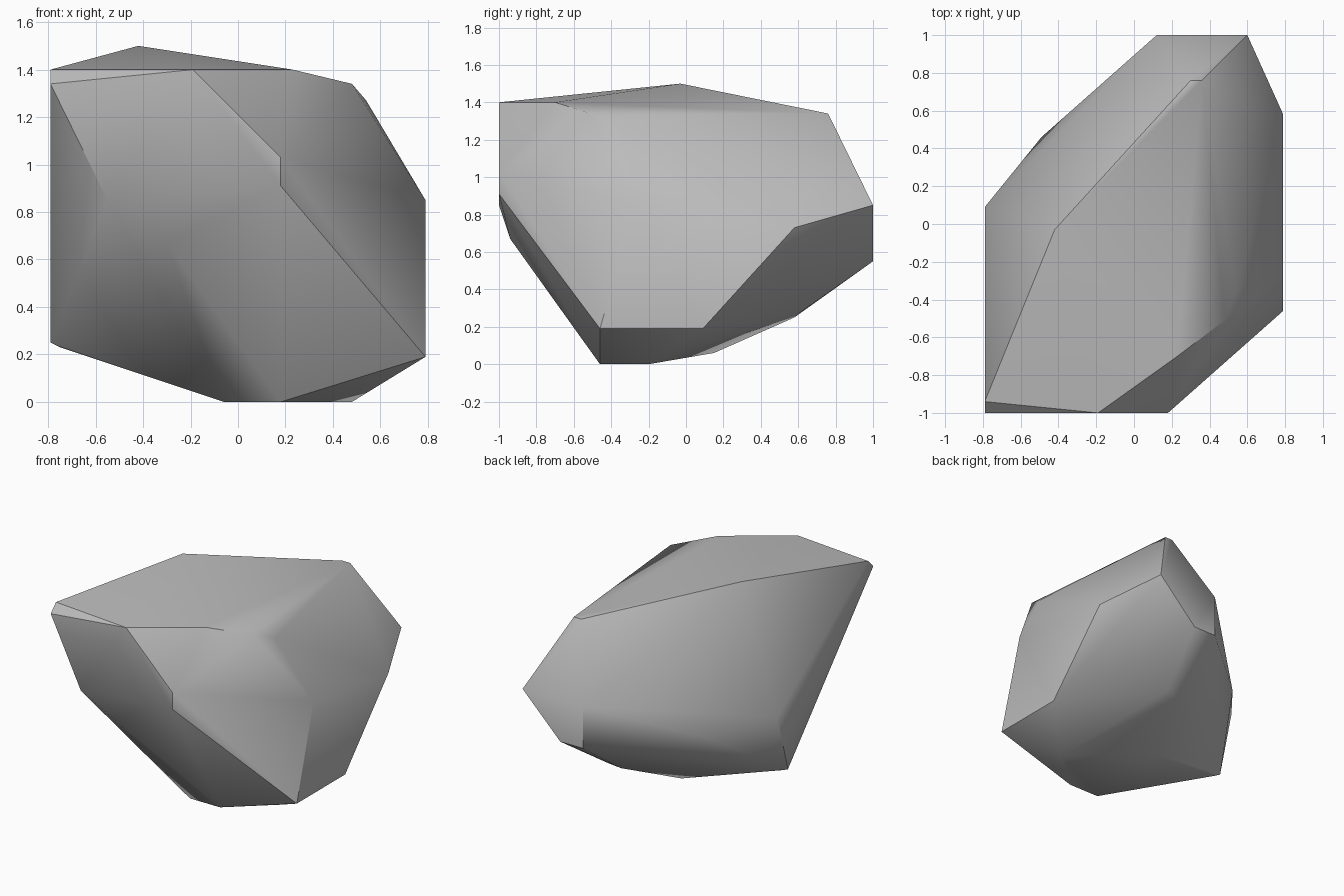
import bpy
import bmesh
import math

# Remove only the default cube
default_cube = bpy.data.objects.get("Cube")
if default_cube:
    bpy.data.objects.remove(default_cube, do_unlink=True)


def make_material(name, color):
    material = bpy.data.materials.new(name)
    material.use_nodes = True
    material.diffuse_color = color
    shader = material.node_tree.nodes["Principled BSDF"]
    shader.inputs["Base Color"].default_value = color
    shader.inputs["Roughness"].default_value = 0.9
    return material


def wrap_corners(name, corner_groups, material):
    """Wrap a convex skin tightly around the corner points of the stone."""
    bm = bmesh.new()
    for group in corner_groups:
        for corner in group:
            bm.verts.new(corner)
    result = bmesh.ops.convex_hull(bm, input=bm.verts[:])
    loose = {item for key in ("geom_interior", "geom_unused")
             for item in result[key] if isinstance(item, bmesh.types.BMVert)}
    bmesh.ops.delete(bm, geom=list(loose), context="VERTS")
    # Merge nearly coplanar triangles into clean facets
    bmesh.ops.dissolve_limit(bm, angle_limit=math.radians(2),
                             verts=bm.verts[:], edges=bm.edges[:])
    bmesh.ops.recalc_face_normals(bm, faces=bm.faces[:])

    mesh = bpy.data.meshes.new(name)
    bm.to_mesh(mesh)
    bm.free()
    mesh.materials.append(material)
    stone = bpy.data.objects.new(name, mesh)
    bpy.context.collection.objects.link(stone)
    return stone


# Top facet and its peak
crown = [
    (-0.42, -0.03, 1.5), (-0.79, -0.94, 1.4), (-0.19, -1, 1.4),
    (0.23, -0.7, 1.4), (0.48, -0.51, 1.34), (0.54, -0.35, 1.27),
    (0.36, 0.76, 1.34), (0.3, 0.76, 1.34),
]

# Upright front facet and the chipped edge under it
front_facet = [
    (-0.79, -1, 1.34), (0.18, -1, 1.03), (0.18, -1, 0.91),
    (-0.55, -1, 0.85), (-0.3, -0.94, 0.67),
]

# Vertical facet on the +x side
side_facet = [
    (0.79, -0.46, 0.19), (0.79, 0.09, 0.19),
    (0.79, 0.58, 0.73), (0.79, -0.27, 0.85),
]

# Back facet
back_facet = [
    (0.6, 1, 0.85), (0.12, 1, 0.85), (0.12, 1, 0.55), (0.3, 1, 0.55),
]

# Lower rim on the -x side
far_rim = [
    (-0.49, 0.46, 0.58), (-0.79, 0.09, 0.67),
    (-0.79, -0.03, 0.25), (-0.75, -0.04, 0.23),
]

# Resting face and the rounded underside
underside = [
    (-0.06, -0.46, 0), (0.18, -0.46, 0), (0.48, -0.2, 0),
    (-0.07, 0.15, 0.06), (0.02, 0.3, 0.13),
    (0.11, 0.58, 0.25), (0.2, 0.6, 0.27),
]

stone_grey = make_material("stone_grey", (0.5, 0.5, 0.5, 1))
boulder = wrap_corners(
    "boulder",
    [crown, front_facet, side_facet, back_facet, far_rim, underside],
    stone_grey,
)

# Soften the shallow edges and keep the hard ones
bpy.ops.object.select_all(action="DESELECT")
boulder.select_set(True)
bpy.context.view_layer.objects.active = boulder
bpy.ops.object.shade_smooth_by_angle(angle=math.radians(38))
